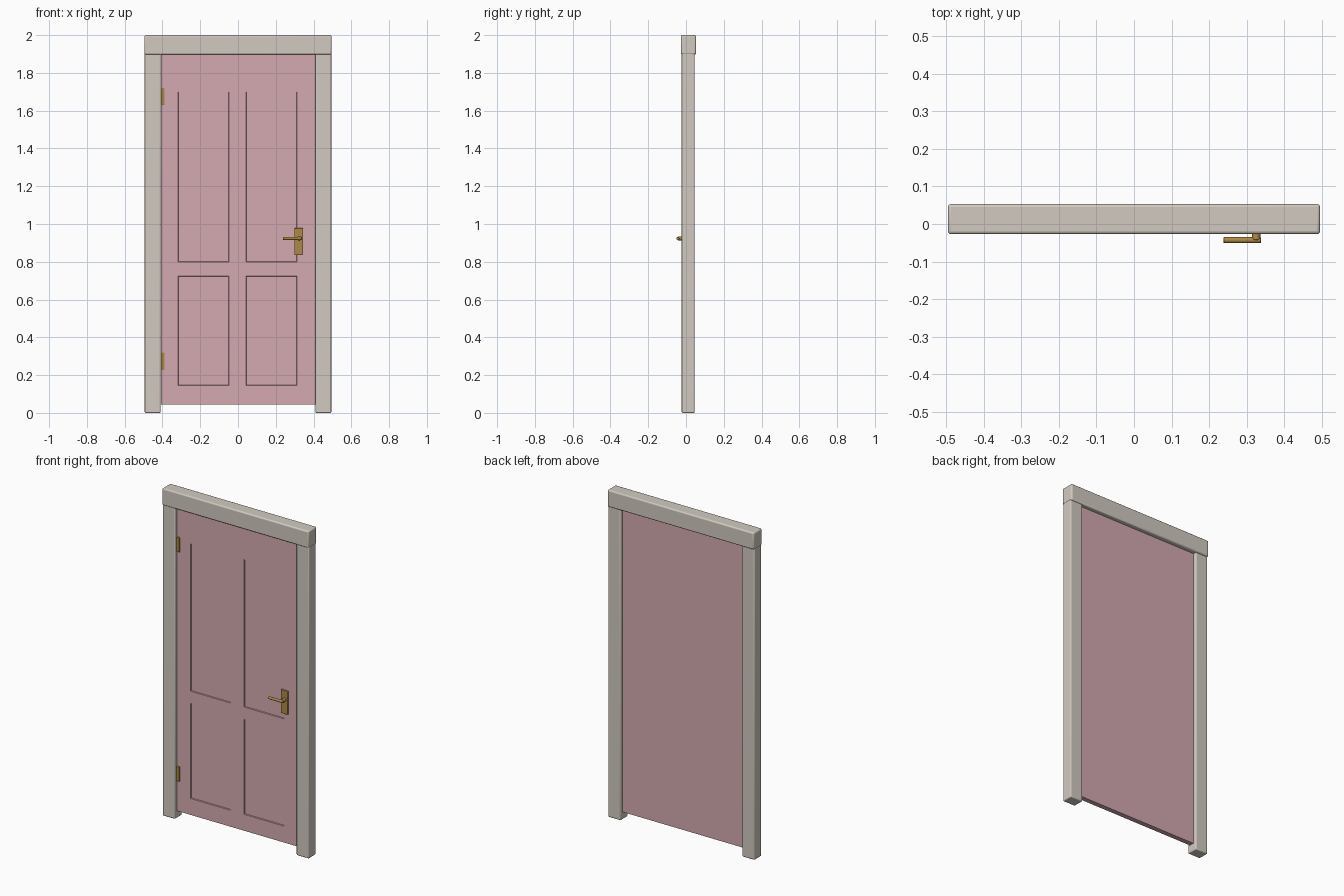
import bpy, bmesh, math
from mathutils import Matrix

if "Cube" in bpy.data.objects:
    bpy.data.objects.remove(bpy.data.objects["Cube"])


def material(name, rgb):
    m = bpy.data.materials.new(name)
    m.diffuse_color = (*rgb, 1)
    m.use_nodes = True
    m.node_tree.nodes["Principled BSDF"].inputs["Base Color"].default_value = m.diffuse_color
    return m


PINK = material("dusty pink", (0.66, 0.40, 0.44))
STONE = material("warm grey", (0.64, 0.59, 0.53))
BRASS = material("brass", (0.43, 0.25, 0.06))


def finish(name, bm, mat, bevel=0.0, segments=3):
    bmesh.ops.recalc_face_normals(bm, faces=bm.faces)
    me = bpy.data.meshes.new(name)
    bm.to_mesh(me)
    bm.free()
    me.materials.append(mat)
    ob = bpy.data.objects.new(name, me)
    bpy.context.collection.objects.link(ob)
    if bevel:
        b = ob.modifiers.new("bevel", 'BEVEL')
        b.width, b.segments = bevel, segments
        b.limit_method = 'ANGLE'
    bpy.ops.object.select_all(action='DESELECT')
    bpy.context.view_layer.objects.active = ob
    ob.select_set(True)
    bpy.ops.object.shade_smooth_by_angle(angle=math.radians(35))
    return ob


def box(name, x, y, z, mat, bevel=0.0):
    bm = bmesh.new()
    bmesh.ops.create_cube(bm, size=1)
    for v in bm.verts:
        v.co = [sum(r) / 2 + c * (r[1] - r[0]) for c, r in zip(v.co, (x, y, z))]
    return finish(name, bm, mat, bevel)


def rod(name, centre, radius, length, axis, mat, bevel=0.002):
    bm = bmesh.new()
    rot = {'X': Matrix.Rotation(math.pi / 2, 4, 'Y'),
           'Y': Matrix.Rotation(math.pi / 2, 4, 'X'),
           'Z': Matrix.Identity(4)}[axis]
    bmesh.ops.create_cone(bm, cap_ends=True, segments=20, radius1=radius, radius2=radius,
                          depth=length, matrix=Matrix.Translation(centre) @ rot)
    return finish(name, bm, mat, bevel, 2)


# Frame: two posts and the wider lintel
for side, label in ((-1, "left"), (1, "right")):
    box(label + "_post", sorted((side * 0.41, side * 0.494)), (-0.023, 0.045), (0, 1.905), STONE, 0.006)
box("lintel", (-0.495, 0.495), (-0.027, 0.053), (1.897, 2.0), STONE, 0.008)

# Door leaf: front grid with four recessed panels, plain back
xs = [-0.408, -0.317, -0.048, 0.043, 0.313, 0.412]
zs = [0.045, 0.145, 0.725, 0.80, 1.70, 1.905]
front, back = -0.005, 0.025
bm = bmesh.new()
grid = [[bm.verts.new((x, front, z)) for z in zs] for x in xs]
panels = []
for i in range(5):
    for k in range(5):
        f = bm.faces.new((grid[i][k], grid[i + 1][k], grid[i + 1][k + 1], grid[i][k + 1]))
        if i in (1, 3) and k in (1, 3):
            panels.append(f)
rim = [e for e in bm.edges if e.is_boundary]
ext = bmesh.ops.extrude_edge_only(bm, edges=rim)["geom"]
for v in (g for g in ext if isinstance(g, bmesh.types.BMVert)):
    v.co.y = back
bmesh.ops.contextual_create(bm, geom=[e for e in ext if isinstance(e, bmesh.types.BMEdge) and e.is_boundary])
bmesh.ops.recalc_face_normals(bm, faces=bm.faces)
bmesh.ops.inset_individual(bm, faces=panels, thickness=0.003, depth=0)
for f in panels:
    for v in f.verts:
        v.co.y = front + 0.006
finish("door_leaf", bm, PINK)

# Hinges on the left edge
for z, label in ((0.275, "lower"), (1.675, "upper")):
    box(label + "_hinge_leaf", (-0.408, -0.388), (-0.012, 0.0), (z - 0.045, z + 0.045), BRASS, 0.002)

# Handle: back plate, spindle and lever
box("handle_plate", (0.298, 0.345), (-0.014, 0.0), (0.835, 0.978), BRASS, 0.003)
rod("handle_spindle", (0.325, -0.025, 0.924), 0.011, 0.034, 'Y', BRASS)
rod("handle_lever", (0.288, -0.043, 0.924), 0.008, 0.1, 'X', BRASS)
